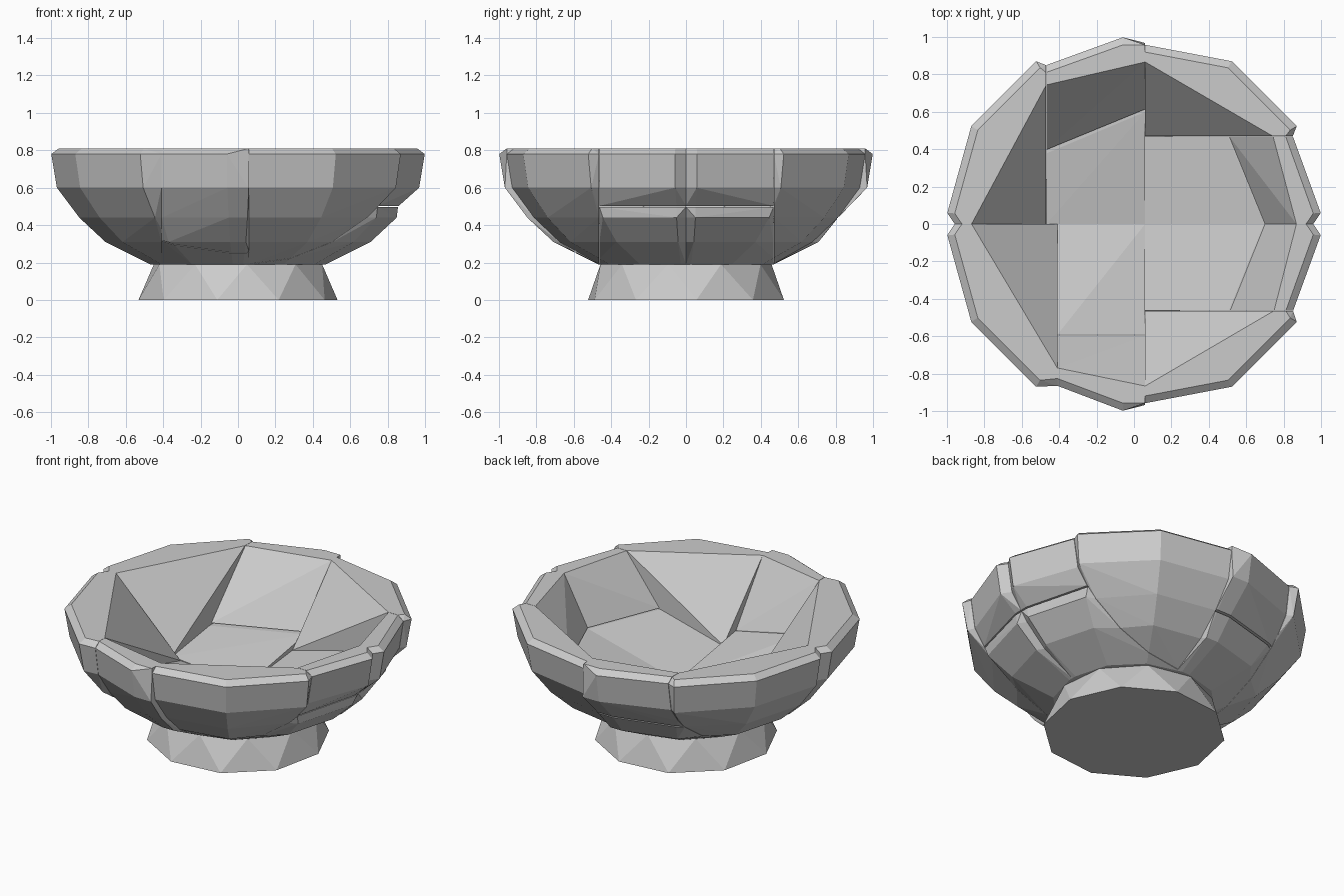
import bpy, bmesh
from math import cos, sin, radians, hypot
from mathutils import Vector

cube = bpy.data.objects.get("Cube")
if cube:
    bpy.data.objects.remove(cube, do_unlink=True)

# Single stone colour
stone = bpy.data.materials.new("grey stone")
stone.use_nodes = True
COLOUR = (0.6, 0.6, 0.6, 1)
stone.diffuse_color = COLOUR
stone.node_tree.nodes["Principled BSDF"].inputs["Base Color"].default_value = COLOUR

# Closed radius/height profile of the bowl: outside going up, then inside going down
PROFILE = [(0.47, 0.19), (0.71, 0.31), (0.85, 0.44), (0.97, 0.60), (1.0, 0.78),
           (0.96, 0.81), (0.87, 0.81), (0.70, 0.50), (0.60, 0.43), (0.47, 0.38),
           (0.20, 0.335)]
# Corner angles and radius factors of one quarter of the outline
CORNERS = [(3.4, 1), (31, 1.015), (59, 1.015), (86.6, 1)]
OUTLINE = [(radians(quarter * 90 + a), f) for quarter in range(4) for a, f in CORNERS]


def whole_bowl():
    bm = bmesh.new()
    rings = [[bm.verts.new((r * f * cos(a), r * f * sin(a), z)) for a, f in OUTLINE]
             for r, z in PROFILE]
    count = len(OUTLINE)
    for low, high in zip(rings, rings[1:]):
        for i in range(count):
            j = (i + 1) % count
            bm.faces.new((low[i], low[j], high[j], high[i]))
    bm.faces.new(rings[0][::-1])
    bm.faces.new(rings[-1])
    return bm


def hull_object(name, points):
    bm = bmesh.new()
    for p in points:
        bm.verts.new(p)
    bmesh.ops.convex_hull(bm, input=bm.verts[:])
    loose = [v for v in bm.verts if not v.link_faces]
    bmesh.ops.delete(bm, geom=loose, context='VERTS')
    bmesh.ops.dissolve_limit(bm, angle_limit=radians(1), verts=bm.verts[:], edges=bm.edges[:])
    bmesh.ops.recalc_face_normals(bm, faces=bm.faces[:])
    mesh = bpy.data.meshes.new(name)
    bm.to_mesh(mesh)
    bm.free()
    mesh.materials.append(stone)
    obj = bpy.data.objects.new(name, mesh)
    bpy.context.collection.objects.link(obj)


def fragment(name, **limits):
    """Cut the bowl to the given limits and wrap the rest in flat planes."""
    bm = whole_bowl()
    cuts = []
    for key, value in limits.items():
        axis = "xyz".index(key[0])
        normal = Vector((0, 0, 0))
        normal[axis] = 1 if key.endswith("max") else -1
        centre = Vector((0, 0, 0))
        centre[axis] = value
        bmesh.ops.bisect_plane(bm, geom=bm.verts[:] + bm.edges[:] + bm.faces[:],
                               plane_co=centre, plane_no=normal, clear_outer=True)
        cuts.append((axis, value))
    points = []
    for v in bm.verts:
        p = v.co.copy()
        # Worn notches where the seams reach the outside
        seams = [(axis, value) for axis, value in cuts if abs(p[axis] - value) < 0.001]
        if seams and hypot(p.x, p.y) > 0.53 + 0.5 * p.z:
            p.x *= 0.96
            p.y *= 0.96
            for axis, value in seams:
                p[axis] = value
        points.append(p)
    bm.free()
    hull_object(name, points)


# Side wedges
fragment("right_back_wedge", xmax=-0.47, ymin=0)
fragment("right_front_wedge", xmax=-0.41, ymax=0)
fragment("left_back_wedge", xmin=0.06, ymin=0.47)
fragment("left_front_wedge", xmin=0.06, ymax=-0.465)

# Back rim stone resting on its floor slab
fragment("back_rim_stone", xmin=-0.468, xmax=0.06, ymin=0, zmin=0.445)
fragment("back_floor_slab", xmin=-0.468, xmax=0.06, ymin=0, zmax=0.435)

# Front rim stone standing beyond its floor slab
fragment("front_rim_stone", xmin=-0.408, xmax=0.06, ymax=-0.595)
fragment("front_floor_slab", xmin=-0.408, xmax=0.06, ymin=-0.59, ymax=0)

# Paired left-hand stones, split into upper and lower courses
for side, low, high in (("back", 0, 0.468), ("front", -0.463, 0)):
    fragment("left_upper_" + side + "_stone", xmin=0.06, ymin=low, ymax=high, zmin=0.503)
    fragment("left_lower_" + side + "_stone", xmin=0.06, ymin=low, ymax=high, zmax=0.497)

# Faceted foot with a twisted top ring
foot_points = []
for radius, z, turn in ((0.535, 0.0, 6), (0.46, 0.19, 24)):
    for i in range(10):
        a = radians(i * 36 + turn)
        foot_points.append((radius * cos(a), radius * sin(a), z))
hull_object("foot", foot_points)
